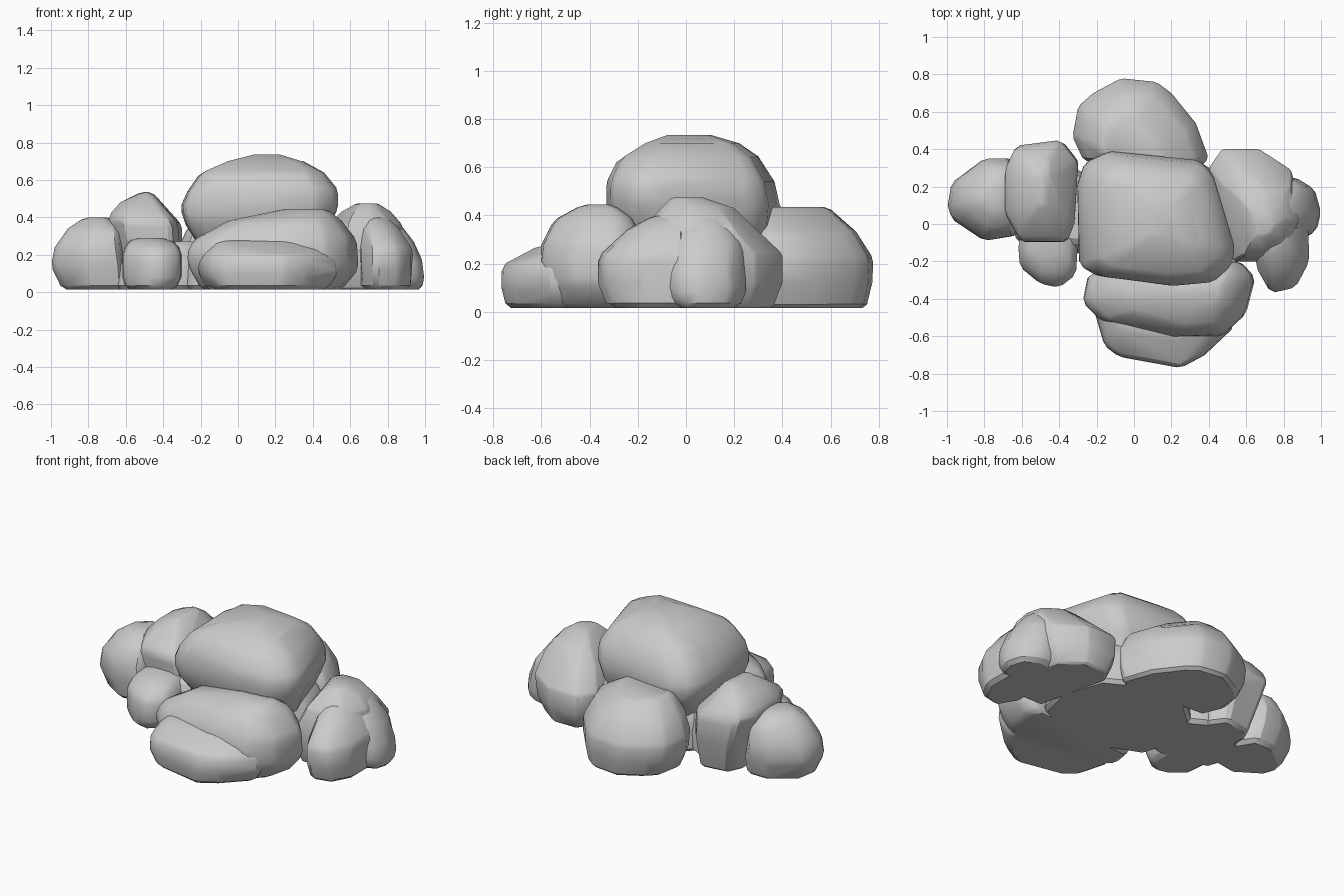
import bpy, bmesh, math

ROUND = [(0, .35), (.07, .75), (.28, .97), (.62, 1), (.9, .82), (1, .45), (.93, .15), (.68, 0), (.32, .02), (.06, .14)]


def rock(name, levels, outline=ROUND, bevel=0.022):
    """Convex boulder: a plan outline fitted to a box (z, x0, x1, y0, y1) at each level."""
    xs, ys = [p[0] for p in outline], [p[1] for p in outline]
    bx, by = min(xs), min(ys)
    w, d = max(xs) - bx, max(ys) - by
    bm = bmesh.new()
    for z, x0, x1, y0, y1 in levels:
        for x, y in outline:
            bm.verts.new((x0 + (x - bx) / w * (x1 - x0), y0 + (y - by) / d * (y1 - y0), z))
    hull = bmesh.ops.convex_hull(bm, input=bm.verts[:])
    inside = {g for g in hull["geom_interior"] + hull["geom_unused"] if isinstance(g, bmesh.types.BMVert)}
    bmesh.ops.delete(bm, geom=list(inside), context='VERTS')
    # merge near-flat triangles into broad stone facets
    bmesh.ops.dissolve_limit(bm, angle_limit=math.radians(9), verts=bm.verts[:], edges=bm.edges[:])
    bmesh.ops.recalc_face_normals(bm, faces=bm.faces[:])
    me = bpy.data.meshes.new(name)
    bm.to_mesh(me)
    bm.free()
    ob = bpy.data.objects.new(name, me)
    bpy.context.collection.objects.link(ob)
    mod = ob.modifiers.new("worn_edges", 'BEVEL')
    mod.width, mod.segments = bevel, 1
    mod.limit_method, mod.angle_limit = 'ANGLE', math.radians(25)
    bpy.ops.object.select_all(action='DESELECT')
    ob.select_set(True)
    bpy.context.view_layer.objects.active = ob
    bpy.ops.object.modifier_apply(modifier=mod.name)
    bpy.ops.object.shade_smooth_by_angle(angle=math.radians(28))
    return ob


B = 0.015  # level of the flat underside

# large boulder on top
rock("top_boulder", [(.2, -.18, .42, -.2, .28), (.36, -.28, .5, -.31, .38), (.45, -.31, .54, -.33, .39),
                     (.54, -.27, .54, -.33, .37), (.64, -.2, .46, -.28, .31), (.7, -.06, .35, -.18, .22),
                     (.735, .08, .23, -.08, .1)],
     [(-.31, .22), (-.27, .34), (-.14, .4), (.35, .35), (.42, .28), (.48, .08), (.54, -.12),
      (.52, -.22), (.42, -.31), (.2, -.33), (-.2, -.28), (-.3, -.22)])

# front ledge and the lower slab before it
rock("front_boulder", [(B, -.2, .56, -.58, -.2), (.12, -.26, .65, -.6, -.2), (.2, -.28, .65, -.61, -.2),
                       (.28, -.24, .64, -.6, -.2), (.38, -.06, .56, -.55, -.21), (.445, .25, .48, -.43, -.3)],
     [(-.28, -.42), (-.25, -.27), (.1, -.22), (.57, -.2), (.65, -.29), (.6, -.48), (.47, -.6),
      (.2, -.61), (-.18, -.52)])
rock("front_slab", [(B, -.17, .48, -.75, -.35), (.1, -.22, .54, -.77, -.35), (.19, -.21, .53, -.77, -.35),
                    (.275, -.14, .46, -.61, -.35)],
     [(-.22, -.45), (-.16, -.65), (-.08, -.71), (.25, -.77), (.38, -.7), (.54, -.55), (.5, -.4), (-.1, -.35)])

# back boulder
rock("back_boulder", [(B, -.27, .37, .3, .75), (.12, -.32, .4, .3, .775), (.22, -.33, .4, .3, .78),
                      (.33, -.28, .34, .3, .71), (.435, -.18, .16, .32, .59)],
     [(-.33, .47), (-.3, .63), (-.22, .7), (-.07, .78), (.12, .76), (.2, .7), (.33, .54), (.4, .35),
      (.35, .3), (-.27, .34)])

# left group
rock("left_outer_rock", [(B, -.94, -.56, -.06, .31), (.14, -1, -.56, -.09, .35), (.24, -.98, -.58, -.09, .35),
                         (.34, -.91, -.6, -.04, .31), (.4, -.82, -.68, .06, .22)],
     [(-1, .1), (-.98, .22), (-.8, .35), (-.65, .35), (-.56, .2), (-.62, -.06), (-.8, -.09), (-.98, .03)])
rock("left_upper_rock", [(B, -.58, -.3, -.05, .38), (.22, -.64, -.29, -.09, .44), (.36, -.69, -.3, -.1, .45),
                         (.41, -.69, -.34, -.08, .42), (.48, -.63, -.4, .02, .36), (.535, -.52, -.46, .1, .28)],
     [(-.69, .3), (-.63, .42), (-.39, .45), (-.29, .33), (-.31, 0), (-.35, -.1), (-.6, -.1), (-.69, .06)])
rock("left_front_rock", [(B, -.6, -.33, -.32, 0), (.08, -.62, -.3, -.34, 0), (.2, -.62, -.3, -.34, 0),
                         (.26, -.6, -.32, -.27, 0), (.29, -.55, -.4, -.18, 0)],
     [(-.62, -.1), (-.61, -.23), (-.5, -.32), (-.4, -.34), (-.31, -.27), (-.3, -.1), (-.35, 0), (-.57, 0)])

# right group
rock("right_boulder", [(B, .45, .83, -.16, .36), (.12, .41, .88, -.2, .4), (.24, .4, .9, -.2, .4),
                       (.36, .48, .88, -.17, .28), (.43, .55, .82, -.1, .2), (.475, .63, .75, -.06, .07)],
     [(.4, .3), (.47, .4), (.67, .4), (.84, .29), (.9, .05), (.82, -.14), (.7, -.2), (.53, -.2), (.46, .05)])
rock("right_outer_rock", [(B, .65, .99, -.05, .22), (.08, .65, 1, -.09, .25), (.16, .65, .99, -.09, .25),
                          (.27, .65, .94, -.08, .25), (.4, .65, .84, -.02, .17)])
rock("right_front_rock", [(B, .66, .92, -.33, 0), (.12, .65, .935, -.37, 0), (.23, .65, .935, -.37, 0),
                          (.34, .66, .86, -.25, 0), (.4, .68, .8, -.14, 0)],
     [(.65, -.22), (.73, -.36), (.86, -.33), (.93, -.2), (.93, 0), (.66, 0)])

# small rocks filling the core under the pile
rock("core_rock", [(B, -.3, .55, -.32, .4), (.2, -.29, .52, -.3, .38), (.32, -.2, .45, -.25, .33)])
rock("left_filler_rock", [(B, -.66, -.12, -.16, .3), (.14, -.64, -.12, -.16, .3), (.27, -.58, -.15, -.1, .26)])
